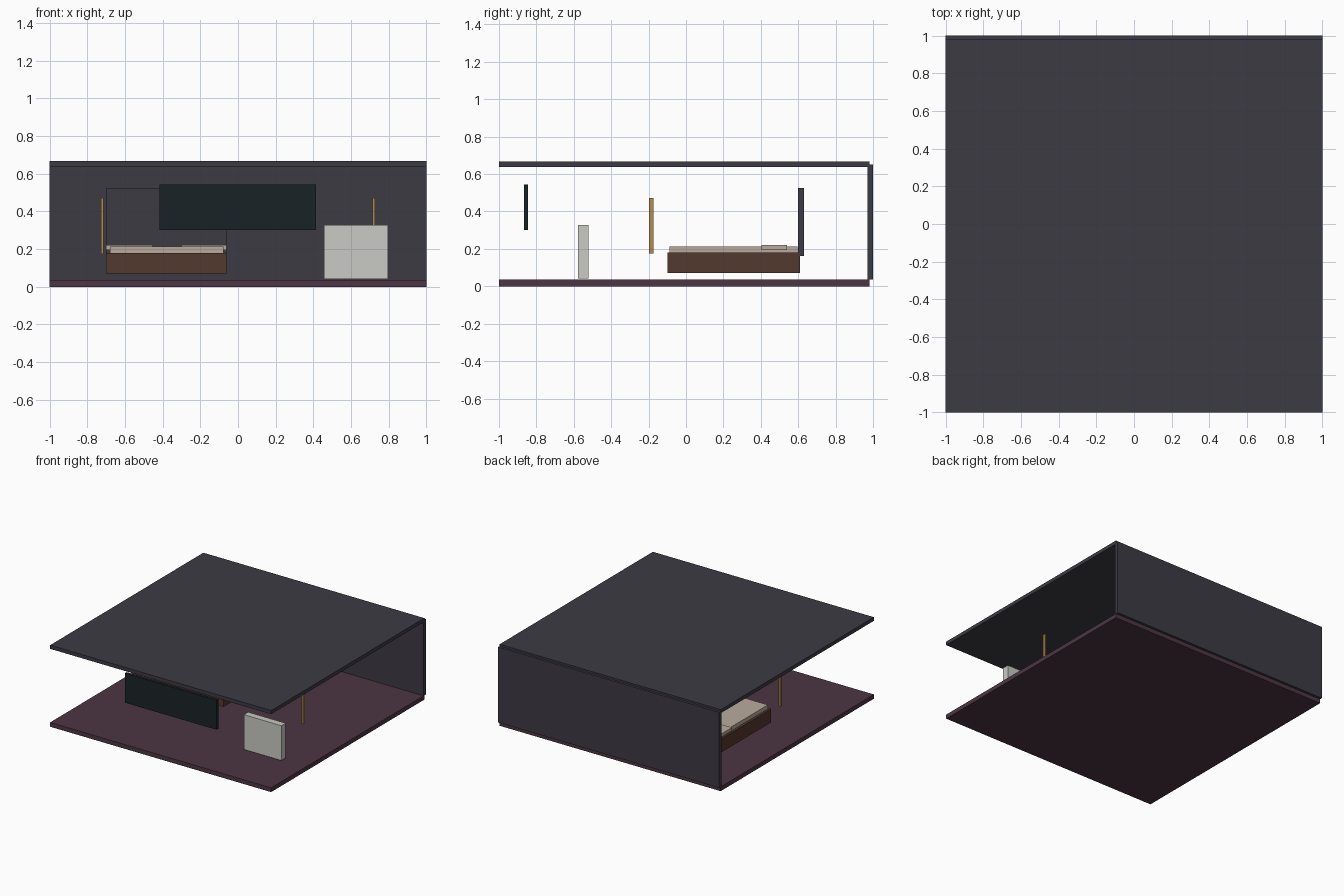
import bpy
from mathutils import Vector

if "Cube" in bpy.data.objects:
    bpy.data.objects.remove(bpy.data.objects["Cube"])


def material(name, hex_code):
    # sRGB hex to linear diffuse colour
    rgb = [(int(hex_code[i:i + 2], 16) / 255) ** 2.2 for i in (0, 2, 4)]
    m = bpy.data.materials.new(name)
    m.diffuse_color = (*rgb, 1)
    m.use_nodes = True
    m.node_tree.nodes["Principled BSDF"].inputs["Base Color"].default_value = m.diffuse_color
    return m


def box(name, mat, x, y, z):
    # Box spanning the given (min, max) ranges
    lo, hi = Vector((x[0], y[0], z[0])), Vector((x[1], y[1], z[1]))
    bpy.ops.mesh.primitive_cube_add(size=1, location=(lo + hi) / 2)
    ob = bpy.context.object
    ob.name = name
    ob.scale = hi - lo
    bpy.ops.object.transform_apply(location=False, rotation=False, scale=True)
    ob.data.materials.append(mat)
    return ob


plaster = material("plaster", "3f3d45")
carpet = material("carpet", "4d3944")
wood = material("wood", "543c32")
linen = material("linen", "b8aa9c")
brass = material("brass", "b08c50")
glass = material("dark_glass", "20272c")
white = material("white", "c8c9c3")

# Room shell
box("floor", carpet, (-1, 1), (-1, 0.98), (0, 0.035))
box("ceiling", plaster, (-1, 1), (-1, 0.98), (0.637, 0.667))
box("back_wall", plaster, (-1, 1), (0.97, 1), (0.035, 0.652))

# Bed
box("bed_base", wood, (-0.70, -0.06), (-0.10, 0.61), (0.07, 0.18))
box("mattress", linen, (-0.68, -0.077), (-0.087, 0.595), (0.18, 0.213))
box("headboard", plaster, (-0.70, -0.06), (0.60, 0.63), (0.163, 0.525))
for side, x in (("left", (-0.70, -0.455)), ("right", (-0.30, -0.06))):
    box("pillow_" + side, linen, x, (0.405, 0.54), (0.194, 0.221))

# Hanging light rods
for side, s in (("left", -1), ("right", 1)):
    c = s * 0.72
    box("light_rod_" + side, brass, (c - 0.007, c + 0.007),
        (-0.197, -0.175), (0.175, 0.472))

# Wall screen and cabinet
box("screen", glass, (-0.416, 0.413), (-0.867, -0.844), (0.302, 0.543))
box("cabinet", white, (0.457, 0.797), (-0.577, -0.522), (0.042, 0.327))
